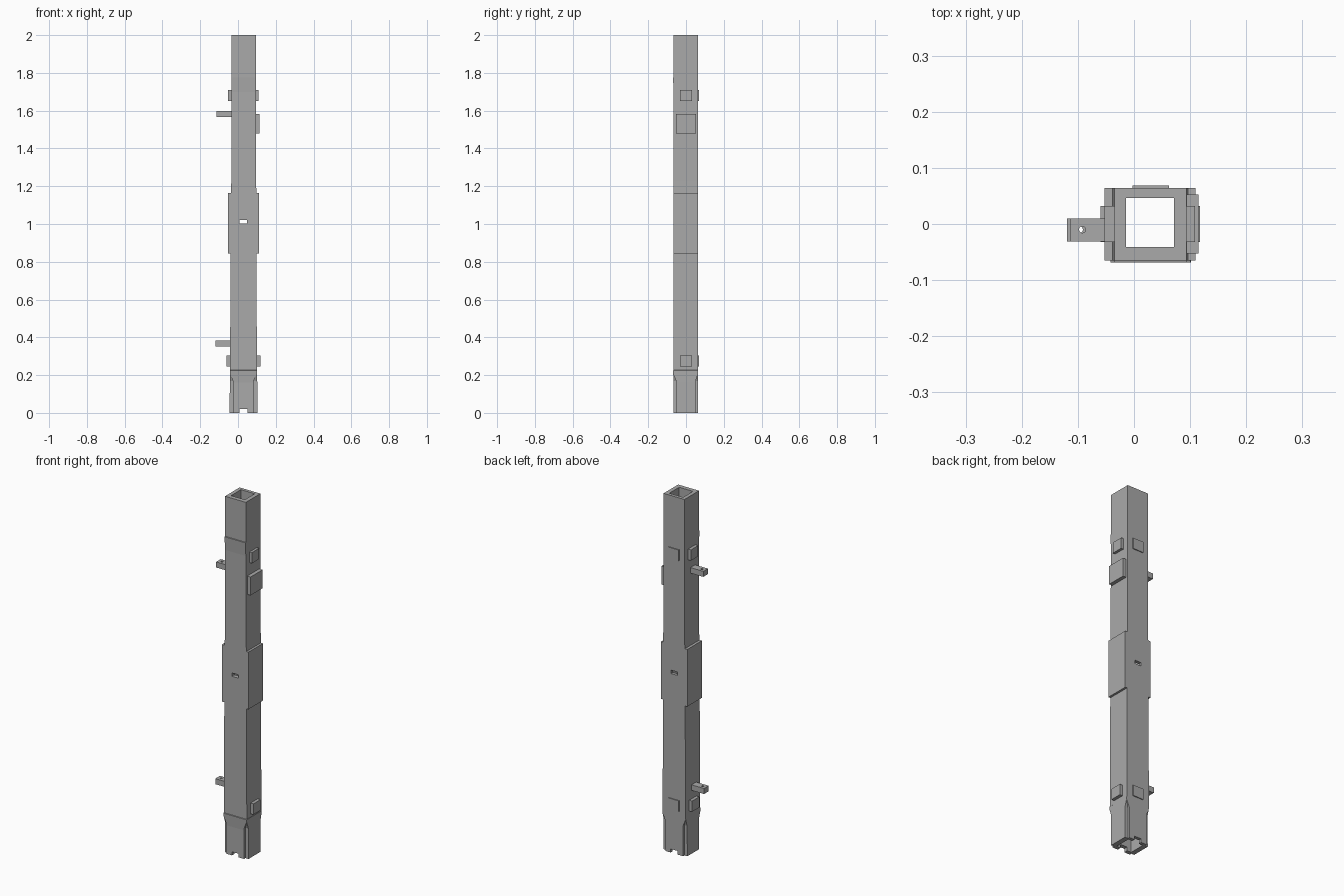
import bpy
import bmesh

default = bpy.data.objects.get("Cube")
if default:
    bpy.data.objects.remove(default)

grey = bpy.data.materials.new("plain grey")
grey.use_nodes = True
colour = (0.4, 0.4, 0.4, 1)
grey.diffuse_color = colour
grey.node_tree.nodes["Principled BSDF"].inputs["Base Color"].default_value = colour


def loft(name, rings):
    """Closed solid through rectangles (z, x0, x1, y0, y1) listed upwards."""
    bm = bmesh.new()
    loops = [[bm.verts.new(p) for p in ((x0, y0, z), (x1, y0, z), (x1, y1, z), (x0, y1, z))]
             for z, x0, x1, y0, y1 in rings]
    for low, high in zip(loops, loops[1:]):
        for i in range(4):
            j = (i + 1) % 4
            bm.faces.new((low[i], low[j], high[j], high[i]))
    bm.faces.new(loops[0][::-1])
    bm.faces.new(loops[-1])
    bmesh.ops.recalc_face_normals(bm, faces=bm.faces)
    mesh = bpy.data.meshes.new(name)
    bm.to_mesh(mesh)
    bm.free()
    mesh.materials.append(grey)
    obj = bpy.data.objects.new(name, mesh)
    bpy.context.collection.objects.link(obj)
    return obj


def box(name, x0, x1, y0, y1, z0, z1):
    return loft(name, [(z0, x0, x1, y0, y1), (z1, x0, x1, y0, y1)])


def cut(target, cutter):
    """Subtract the cutter and discard it."""
    mod = target.modifiers.new("cut", "BOOLEAN")
    mod.operation = "DIFFERENCE"
    mod.solver = "EXACT"
    mod.object = cutter
    bpy.context.view_layer.objects.active = target
    bpy.ops.object.modifier_apply(modifier=mod.name)
    bpy.data.objects.remove(cutter)


FRONT, BACK, LIP = -0.065, 0.064, -0.069

# Tapered square column with two shallow lips on the front
column = loft("column", [
    (0, -0.045, 0.102, FRONT, BACK),
    (0.16, -0.043, 0.102, FRONT, BACK),
    (0.225, -0.042, 0.101, LIP, BACK),
    (0.226, -0.042, 0.1, FRONT, BACK),
    (1.165, -0.038, 0.097, FRONT, BACK),
    (1.23, -0.035, 0.096, FRONT, BACK),
    (1.7, -0.035, 0.094, FRONT, BACK),
    (1.775, -0.035, 0.094, LIP, BACK),
    (1.776, -0.035, 0.094, FRONT, BACK),
    (2, -0.035, 0.094, FRONT, BACK)])

# Hollow core
cut(column, loft("core_cutter", [(-0.1, -0.018, 0.075, -0.043, 0.046),
                                 (2.1, -0.014, 0.071, -0.041, 0.046)]))

# Rebated corners at the foot, running out upwards
for x_in, x_edge, x_out in ((-0.027, -0.046, -0.1), (0.083, 0.104, 0.16)):
    for y_in, y_edge, y_out in ((-0.053, -0.071, -0.1), (0.052, 0.066, 0.1)):
        xs, xe = sorted((x_in, x_out)), sorted((x_edge, x_out))
        ys, ye = sorted((y_in, y_out)), sorted((y_edge, y_out))
        cut(column, loft("corner_cutter", [(-0.1, *xs, *ys), (0.17, *xs, *ys),
                                           (0.22, *xe, *ye)]))

# Notches in the foot and the slot through the middle
cut(column, box("foot_cutter", 0.008, 0.05, -0.2, 0.2, -0.1, 0.02))
cut(column, box("slot_cutter", 0.008, 0.048, -0.2, 0.2, 1.003, 1.022))

# Side plates of the middle band
box("right_band", -0.053, -0.036, FRONT, BACK, 0.845, 1.165)
box("left_band", 0.096, 0.11, FRONT, BACK, 0.845, 1.165)

# Square pads on the sides and back
for label, z0, z1, x0, x1 in (("lower", 0.245, 0.305, -0.06, 0.118),
                              ("upper", 1.65, 1.71, -0.053, 0.109)):
    box(label + "_right_pad", x0, -0.03, -0.032, 0.032, z0, z1)
    box(label + "_left_pad", 0.09, x1, -0.032, 0.032, z0, z1)
    box(label + "_back_pad", -0.003, 0.062, 0.06, 0.069, z0, z1)
box("large_left_pad", 0.09, 0.115, -0.053, 0.053, 1.48, 1.583)

# Drilled pegs on the right side
for label, z, x in (("lower", 0.352, -0.119), ("upper", 1.567, -0.114)):
    peg = box(label + "_peg", x, -0.03, -0.031, 0.01, z, z + 0.031)
    bpy.ops.mesh.primitive_cylinder_add(vertices=12, radius=0.006, depth=0.1,
                                        location=(x + 0.022, -0.01, z))
    cut(peg, bpy.context.object)
